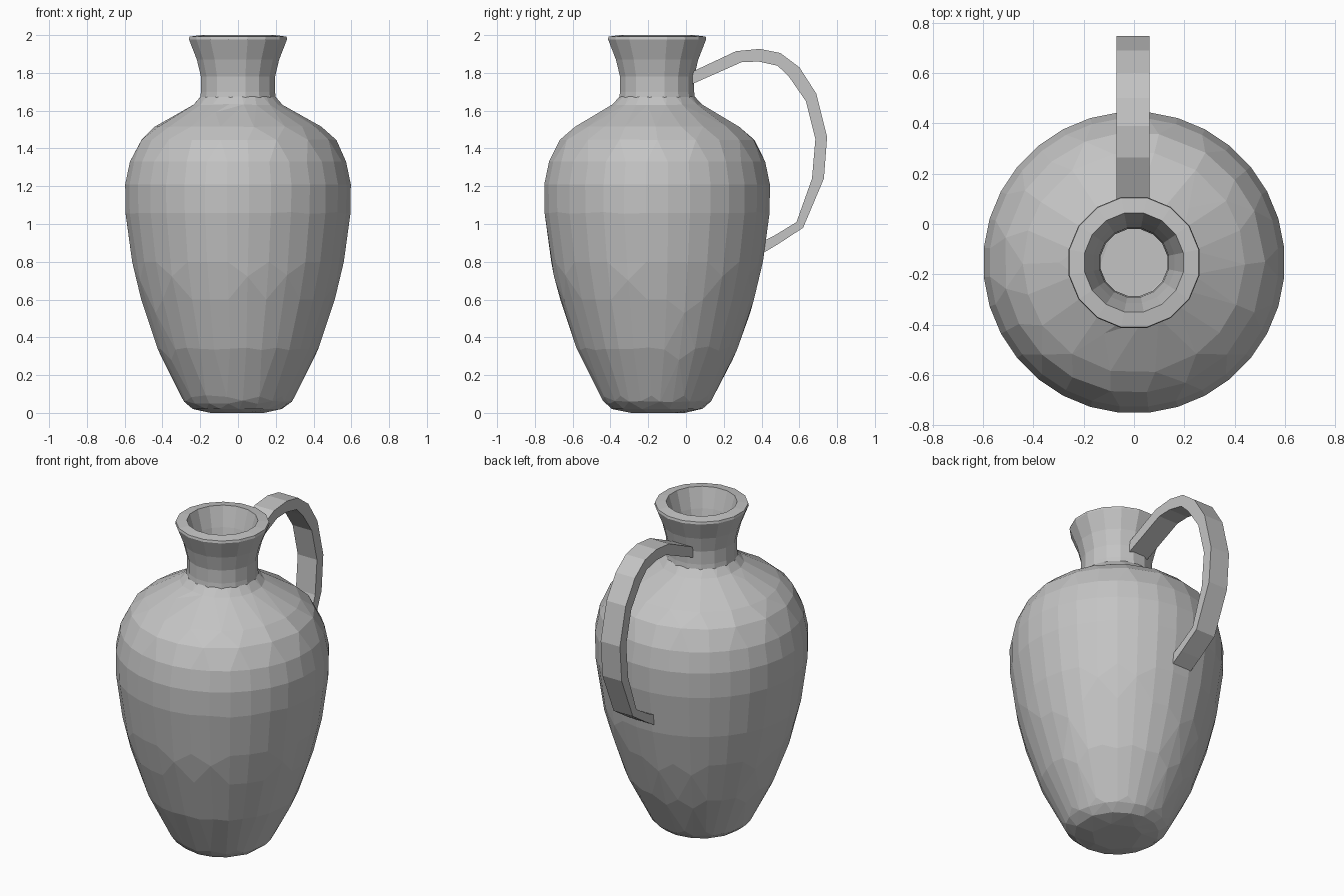
import bpy, math

if "Cube" in bpy.data.objects:
    bpy.data.objects.remove(bpy.data.objects["Cube"])

AXIS_Y = -0.153

clay = bpy.data.materials.new("grey clay")
clay.diffuse_color = (0.55, 0.55, 0.55, 1)
clay.use_nodes = True
clay.node_tree.nodes["Principled BSDF"].inputs["Base Color"].default_value = clay.diffuse_color


def make(name, verts, faces):
    me = bpy.data.meshes.new(name)
    me.from_pydata(verts, [], faces)
    me.update()
    me.materials.append(clay)
    ob = bpy.data.objects.new(name, me)
    bpy.context.collection.objects.link(ob)
    return ob


def lathe(name, profile, segs, floor=False):
    """Spin an (r, z) profile, listed so that faces point outward."""
    verts, faces = [], []
    for r, z in profile:
        for i in range(segs):
            a = 2 * math.pi * (i + 0.5) / segs
            verts.append((r * math.cos(a), AXIS_Y + r * math.sin(a), z))
    for j in range(len(profile) - 1):
        for i in range(segs):
            k = (i + 1) % segs
            faces.append((j * segs + i, j * segs + k, (j + 1) * segs + k, (j + 1) * segs + i))
    if floor:
        faces.append(tuple(reversed(range(segs))))
    return make(name, verts, faces)


# Hollow body, decimated to irregular facets
body = lathe("jar_body", [
    (0.14, 0.0), (0.20, 0.012), (0.24, 0.022), (0.275, 0.05), (0.30, 0.085),
    (0.35, 0.18), (0.405, 0.29), (0.46, 0.43), (0.515, 0.60), (0.563, 0.80),
    (0.592, 1.00), (0.60, 1.10), (0.60, 1.21), (0.575, 1.33), (0.518, 1.445),
    (0.44, 1.515), (0.315, 1.585), (0.235, 1.635), (0.205, 1.67), (0.185, 1.69)],
    32, floor=True)
dec = body.modifiers.new("facets", "DECIMATE")
dec.ratio = 0.5

# Flared neck with bevelled lip and inner throat
lathe("jar_neck", [
    (0.135, 1.66), (0.205, 1.66), (0.20, 1.70), (0.20, 1.78), (0.222, 1.87),
    (0.265, 1.978), (0.262, 1.992), (0.20, 2.0), (0.165, 1.88), (0.14, 1.77), (0.135, 1.66)], 16)

# Strap handle: outer and inner (y, z) paths joined into a flat band
outer = [(0.02, 1.80), (0.265, 1.915), (0.39, 1.927), (0.50, 1.905), (0.60, 1.83), (0.69, 1.69),
         (0.747, 1.46), (0.73, 1.24), (0.62, 0.98), (0.49, 0.895), (0.39, 0.835)]
inner = [(0.02, 1.735), (0.295, 1.857), (0.385, 1.86), (0.485, 1.838), (0.545, 1.78), (0.635, 1.65),
         (0.685, 1.45), (0.667, 1.24), (0.585, 1.01), (0.47, 0.94), (0.39, 0.90)]
verts, faces = [], []
for o, n in zip(outer, inner):
    verts += [(-0.07, *o), (0.062, *o), (0.062, *n), (-0.07, *n)]
last = len(outer) - 1
for j in range(last):
    for i in range(4):
        k = (i + 1) % 4
        faces.append((j * 4 + i, j * 4 + k, j * 4 + 4 + k, j * 4 + 4 + i))
faces += [(3, 2, 1, 0), tuple(last * 4 + i for i in range(4))]
make("handle", verts, faces)
